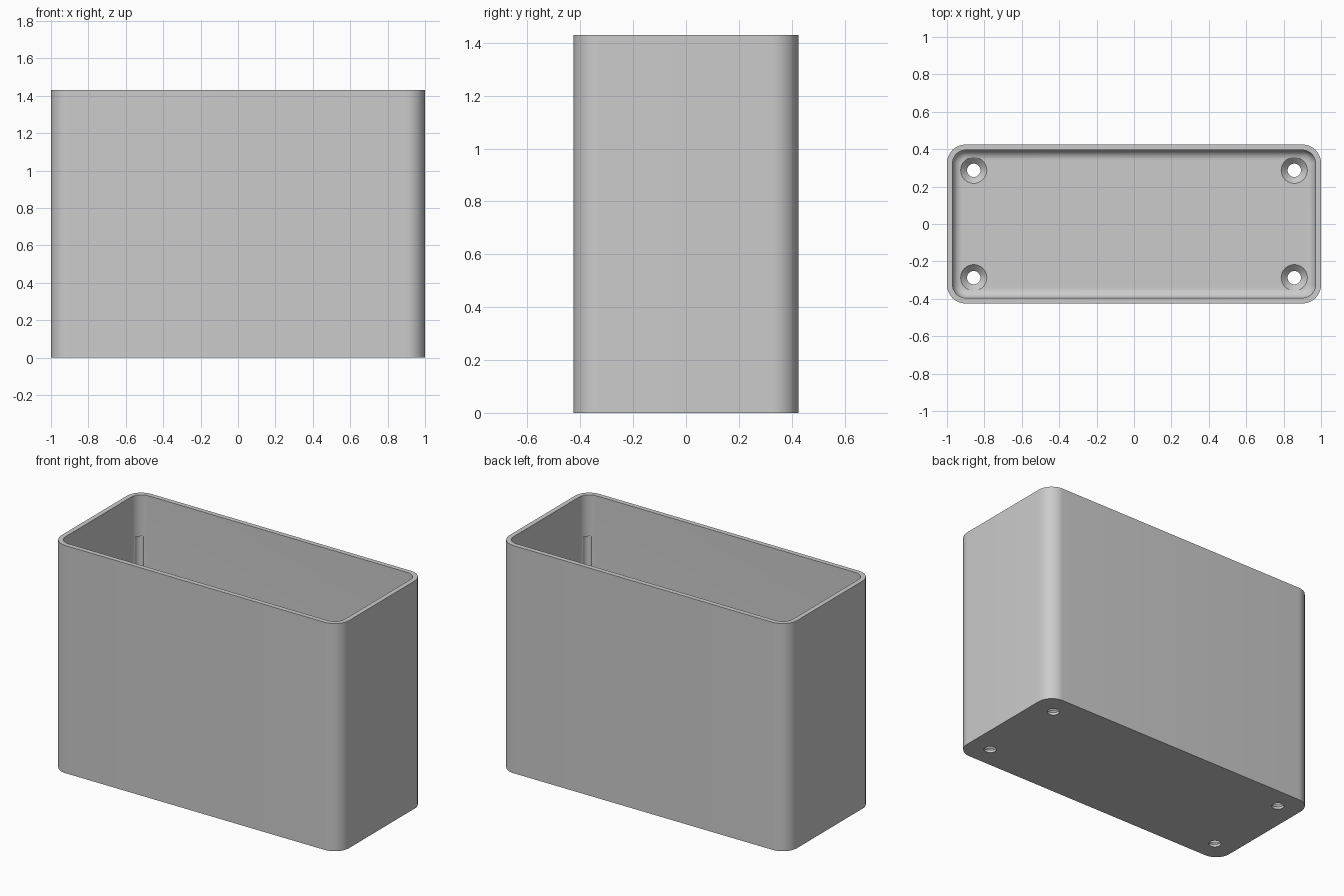
import bpy, bmesh
from math import sin, cos, pi, radians

if "Cube" in bpy.data.objects:
    bpy.data.objects.remove(bpy.data.objects["Cube"])

HX, HY, H = 1.0, 0.425, 1.43
RADIUS, WALL, FLOOR, FILLET = 0.1, 0.03, 0.05, 0.05
STEPS = 12

grey = bpy.data.materials.new("plain grey")
grey.use_nodes = True
colour = (0.6, 0.6, 0.6, 1)
grey.diffuse_color = colour
grey.node_tree.nodes["Principled BSDF"].inputs["Base Color"].default_value = colour


def rounded_ring(bm, inset, z):
    """Rounded rectangle loop, offset inwards from the outer wall."""
    r = RADIUS - inset
    ring = []
    for i, (sx, sy) in enumerate([(1, 1), (-1, 1), (-1, -1), (1, -1)]):
        for k in range(STEPS + 1):
            a = (i + k / STEPS) * pi / 2
            ring.append(bm.verts.new((sx * (HX - RADIUS) + r * cos(a),
                                      sy * (HY - RADIUS) + r * sin(a), z)))
    return ring


def loft(name, rings):
    """Skin a stack of loops and cap both ends."""
    bm = bmesh.new()
    loops = [make(bm) for make in rings]
    for a, b in zip(loops, loops[1:]):
        for i in range(len(a)):
            j = (i + 1) % len(a)
            bm.faces.new((a[i], a[j], b[j], b[i]))
    bm.faces.new(loops[0])
    bm.faces.new(loops[-1])
    bmesh.ops.recalc_face_normals(bm, faces=bm.faces)
    mesh = bpy.data.meshes.new(name)
    bm.to_mesh(mesh)
    bm.free()
    obj = bpy.data.objects.new(name, mesh)
    bpy.context.collection.objects.link(obj)
    mesh.materials.append(grey)
    return obj


def circle(x, y, r, z, n=32):
    return lambda bm: [bm.verts.new((x + r * cos(2 * pi * k / n),
                                     y + r * sin(2 * pi * k / n), z)) for k in range(n)]


# Open box: outer wall, rim, inner wall, filleted floor
profile = [(0, 0), (0, H), (WALL, H)]
for k in range(9):
    a = k / 8 * pi / 2
    profile.append((WALL + FILLET * (1 - cos(a)), FLOOR + FILLET * (1 - sin(a))))
box = loft("box", [lambda bm, p=p: rounded_ring(bm, *p) for p in profile])

# Countersunk screw holes and shallow corner grooves
cutters = []
corner = (RADIUS - WALL - 0.016) * cos(pi / 4)
for sx in (-1, 1):
    for sy in (-1, 1):
        x, y = sx * 0.857, sy * 0.287
        cutters.append(loft("screw_hole_cutter", [
            circle(x, y, 0.036, -0.05), circle(x, y, 0.036, FLOOR - 0.034),
            circle(x, y, 0.07, FLOOR), circle(x, y, 0.07, FLOOR + 0.03)]))
        gx, gy = sx * (HX - RADIUS + corner), sy * (HY - RADIUS + corner)
        cutters.append(loft("corner_groove_cutter", [
            circle(gx, gy, 0.028, FLOOR + FILLET), circle(gx, gy, 0.028, 1.17)]))

bpy.context.view_layer.objects.active = box
box.select_set(True)
for cutter in cutters:
    cut = box.modifiers.new("cut", "BOOLEAN")
    cut.operation = "DIFFERENCE"
    cut.solver = "EXACT"
    cut.object = cutter
    bpy.ops.object.modifier_apply(modifier=cut.name)
    bpy.data.objects.remove(cutter)

bpy.ops.object.shade_smooth_by_angle(angle=radians(30))
